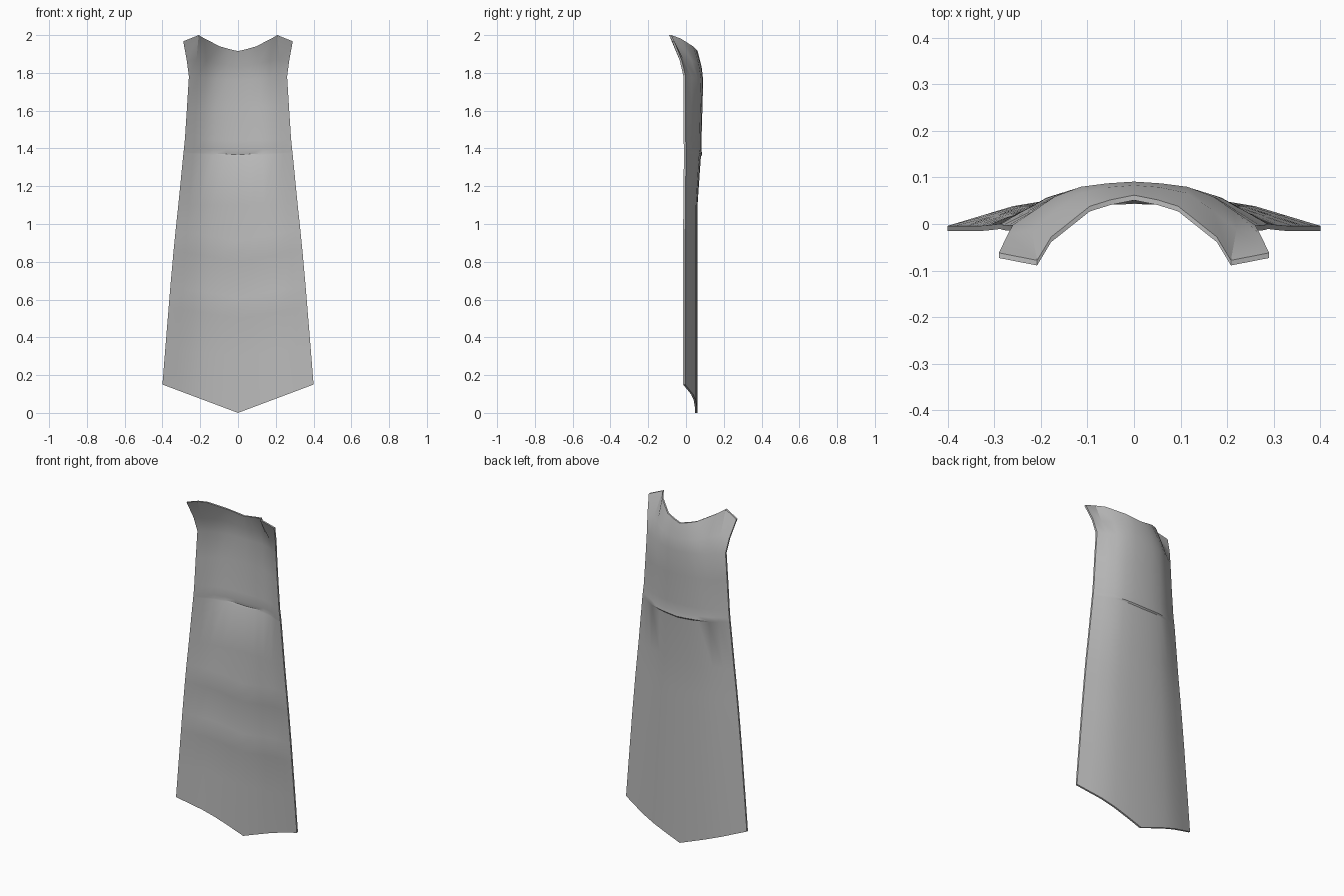
import bpy, bmesh

if "Cube" in bpy.data.objects:
    bpy.data.objects.remove(bpy.data.objects["Cube"])

THICK = 0.011
# column positions across the half width, and how deep the back bows there
FRAC = (0, 0.22, 0.44, 0.65, 0.82, 1)
BOW = (1, 0.96, 0.88, 0.66, 0.34, 0)

# body rows: half width, edge z, centre z, edge y, centre y, inner fold depth
ROWS = [
    (0.400, 0.15, 0.00, -0.004, 0.060, 0),
    (0.385, 0.34, 0.30, -0.004, 0.060, 0),
    (0.367, 0.56, 0.50, -0.004, 0.060, 0),
    (0.363, 0.61, 0.55, -0.004, 0.060, 0.006),
    (0.358, 0.67, 0.61, -0.004, 0.060, 0),
    (0.341, 0.86, 0.80, -0.004, 0.060, 0),
    (0.336, 0.91, 0.85, -0.004, 0.060, 0.006),
    (0.330, 0.97, 0.91, -0.004, 0.060, 0),
    (0.316, 1.10, 1.10, -0.003, 0.061, 0),
    (0.289, 1.375, 1.358, 0.000, 0.079, 0),
    (0.288, 1.382, 1.366, 0.000, 0.086, 0.003),
    (0.286, 1.402, 1.390, 0.000, 0.082, 0.004),
    (0.281, 1.45, 1.44, -0.002, 0.082, 0),
    (0.270, 1.62, 1.62, -0.003, 0.087, 0),
    (0.260, 1.78, 1.76, -0.002, 0.091, 0),
]
# collar rows flare forward over the shoulders
COLLAR = [
    [(0, 0.083, 1.83), (0.055, 0.079, 1.84), (0.112, 0.067, 1.85),
     (0.168, 0.030, 1.865), (0.220, -0.012, 1.87), (0.271, -0.022, 1.865)],
    [(0, 0.062, 1.915), (0.05, 0.052, 1.927), (0.095, 0.038, 1.94),
     (0.178, -0.028, 1.982), (0.208, -0.078, 2.0), (0.290, -0.062, 1.967)],
]


def half_rows():
    rows, folds = [], []
    for w, ze, zc, ye, yc, fold in ROWS:
        rows.append([(w * f, ye + (yc - ye) * b, zc + (ze - zc) * f)
                     for f, b in zip(FRAC, BOW)])
        folds.append(fold)
    return rows + COLLAR, folds + [0, 0]


def full(row):
    return [(-x, y, z) for x, y, z in row[:0:-1]] + list(row)


# cape: outer and inner cloth layers joined by a thin rim
bm = bmesh.new()
half, folds = half_rows()
outer, inner = [], []
for row, fold in zip(half, folds):
    pts = full(row)
    n = len(pts)
    outer.append([bm.verts.new(p) for p in pts])
    # folds press forward between the centre and the side edges
    inner.append([bm.verts.new((x, y - THICK - (fold if 0 < j < n - 1 else 0), z))
                  for j, (x, y, z) in enumerate(pts)])

last = len(outer) - 1
for i in range(last):
    for j in range(n - 1):
        bm.faces.new((outer[i][j], outer[i + 1][j], outer[i + 1][j + 1], outer[i][j + 1]))
        bm.faces.new((inner[i][j], inner[i][j + 1], inner[i + 1][j + 1], inner[i + 1][j]))
    for j in (0, n - 1):
        bm.faces.new((outer[i][j], inner[i][j], inner[i + 1][j], outer[i + 1][j]))
for i in (0, last):
    for j in range(n - 1):
        bm.faces.new((outer[i][j], outer[i][j + 1], inner[i][j + 1], inner[i][j]))
bmesh.ops.recalc_face_normals(bm, faces=bm.faces)

mesh = bpy.data.meshes.new("cape")
bm.to_mesh(mesh)
bm.free()
cape = bpy.data.objects.new("cape", mesh)
bpy.context.collection.objects.link(cape)

cloth = bpy.data.materials.new("grey cloth")
cloth.diffuse_color = (0.5, 0.5, 0.5, 1)
cloth.use_nodes = True
cloth.node_tree.nodes["Principled BSDF"].inputs["Base Color"].default_value = cloth.diffuse_color
mesh.materials.append(cloth)

bpy.context.view_layer.objects.active = cape
cape.select_set(True)
bpy.ops.object.shade_smooth_by_angle(angle=0.5)
